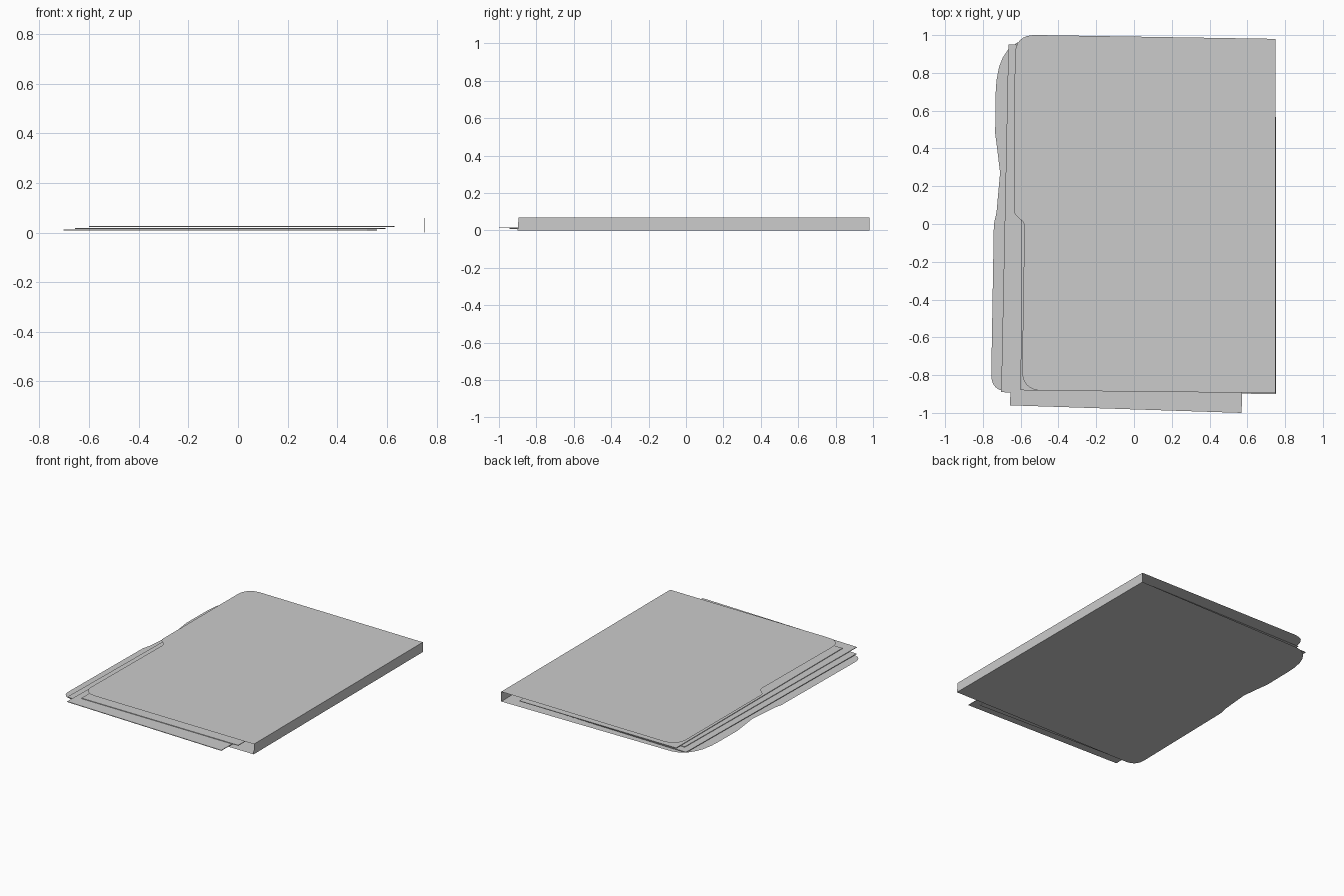
import bpy, bmesh
from mathutils import Vector

if "Cube" in bpy.data.objects:
    bpy.data.objects.remove(bpy.data.objects["Cube"])

def outline(points):
    """Points are (x, y) or (x, y, r); r rounds that corner."""
    out, n = [], len(points)
    for i, p in enumerate(points):
        c = Vector(p[:2])
        if len(p) == 2:
            out.append(c)
            continue
        a = c + (Vector(points[i - 1][:2]) - c).normalized() * p[2]
        b = c + (Vector(points[(i + 1) % n][:2]) - c).normalized() * p[2]
        for k in range(9):
            t = k / 8
            out.append(a * (1 - t) ** 2 + c * 2 * t * (1 - t) + b * t * t)
    return out

def sheet(name, points, z, thickness=0.0):
    bm = bmesh.new()
    face = bm.faces.new([bm.verts.new((p.x, p.y, z)) for p in outline(points)])
    face.normal_update()
    if face.normal.z < 0:
        face.normal_flip()
    if thickness:
        r = bmesh.ops.extrude_face_region(bm, geom=[face], use_keep_orig=True)
        verts = [v for v in r["geom"] if isinstance(v, bmesh.types.BMVert)]
        bmesh.ops.translate(bm, verts=verts, vec=(0, 0, thickness))
        bmesh.ops.recalc_face_normals(bm, faces=bm.faces)
    return finish(name, bm)

def finish(name, bm):
    mesh = bpy.data.meshes.new(name)
    bm.to_mesh(mesh)
    bm.free()
    ob = bpy.data.objects.new(name, mesh)
    bpy.context.collection.objects.link(ob)
    return ob

H = 0.07

# Folder back cover with its wavy tab edge
sheet("bottom_cover", [
    (0.752, -0.90), (-0.757, -0.885, 0.09), (-0.742, 0.0), (-0.728, 0.06),
    (-0.709, 0.27), (-0.722, 0.38), (-0.735, 0.48), (-0.732, 0.70),
    (-0.728, 0.76), (-0.715, 0.83), (-0.695, 0.88), (-0.665, 0.925),
    (-0.62, 0.96), (-0.57, 0.972), (0.75, 0.98)], 0.001)

# Folder front cover with stepped tab
sheet("top_cover", [
    (0.75, -0.895), (-0.594, -0.881, 0.11), (-0.58, 0.005, 0.02),
    (-0.636, 0.055, 0.02), (-0.63, 1.002, 0.11), (0.75, 0.98)], H)

# Folder spine
bm = bmesh.new()
bm.faces.new([bm.verts.new(v) for v in (
    (0.752, -0.90, 0.001), (0.75, 0.98, 0.001), (0.75, 0.98, H), (0.75, -0.895, H))])
finish("spine", bm)

# Loose papers, each slightly turned
papers = [
    ("lower_paper", [(-0.703, -0.89), (0.52, -0.945), (0.56, 0.92), (-0.665, 0.95)], 0.008),
    ("middle_paper", [(-0.656, -0.96), (0.57, -1.0), (0.595, 0.86), (-0.62, 0.90)], 0.015),
    ("upper_paper", [(-0.60, -0.88), (0.625, -0.89), (0.63, 0.95), (-0.595, 0.96)], 0.023),
]
for name, pts, z in papers:
    sheet(name, pts, z, 0.004)
